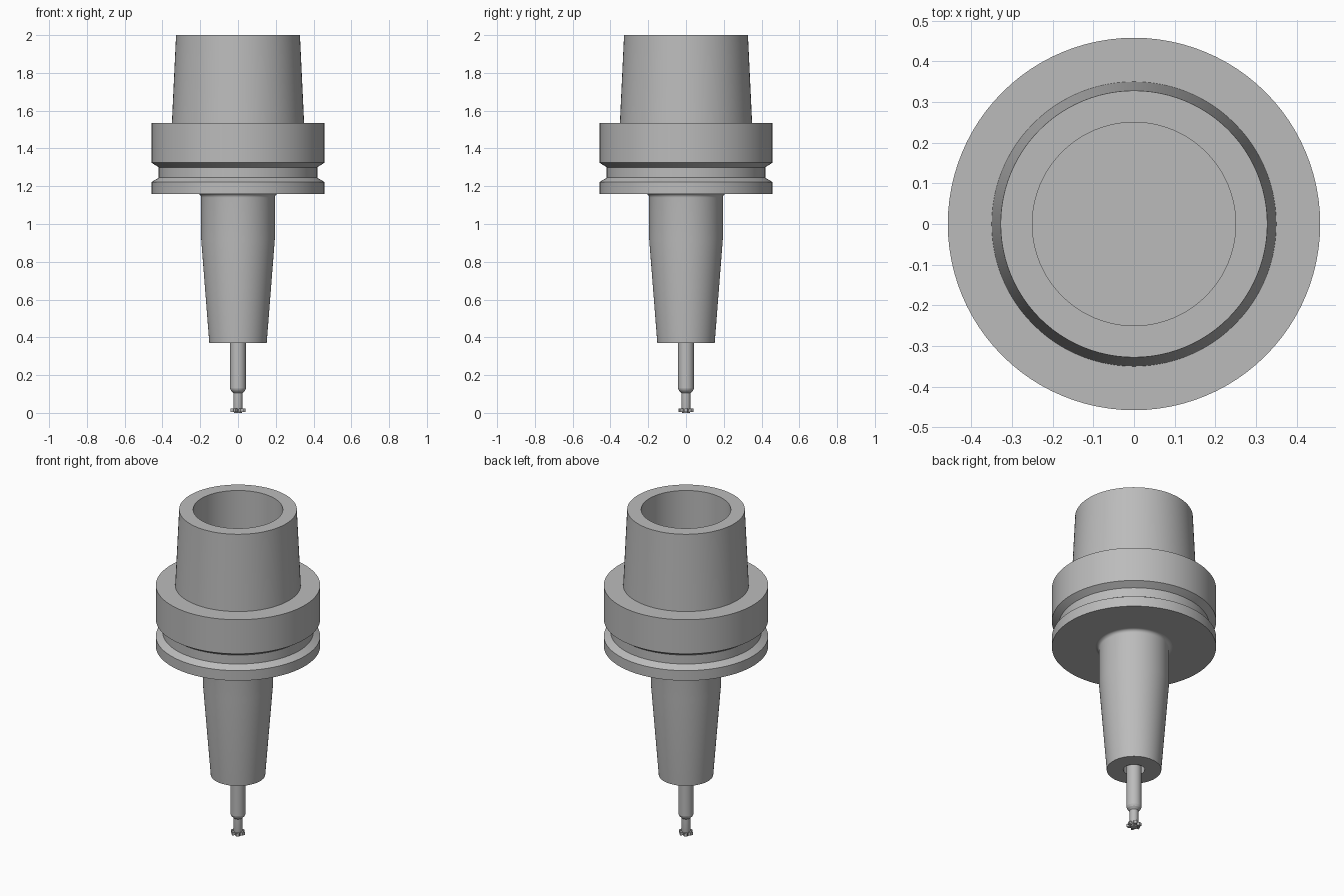
import bpy, bmesh, math
from mathutils import Matrix

cube = bpy.data.objects.get("Cube")
if cube:
    bpy.data.objects.remove(cube, do_unlink=True)

steel = bpy.data.materials.new("grey steel")
steel.use_nodes = True
colour = (0.5, 0.5, 0.5, 1)
steel.diffuse_color = colour
steel.node_tree.nodes["Principled BSDF"].inputs["Base Color"].default_value = colour


def finish(name, bm, angle=20):
    bmesh.ops.remove_doubles(bm, verts=bm.verts, dist=1e-5)
    bmesh.ops.recalc_face_normals(bm, faces=bm.faces)
    mesh = bpy.data.meshes.new(name)
    bm.to_mesh(mesh)
    bm.free()
    mesh.materials.append(steel)
    obj = bpy.data.objects.new(name, mesh)
    bpy.context.collection.objects.link(obj)
    bpy.ops.object.select_all(action="DESELECT")
    obj.select_set(True)
    bpy.context.view_layer.objects.active = obj
    bpy.ops.object.shade_smooth_by_angle(angle=math.radians(angle))
    return obj


def lathe(name, profile, steps=96):
    """Spin a (radius, height) profile about the z axis."""
    bm = bmesh.new()
    verts = [bm.verts.new((r, 0, z)) for r, z in profile]
    edges = [bm.edges.new(pair) for pair in zip(verts, verts[1:])]
    bmesh.ops.spin(bm, geom=verts + edges, cent=(0, 0, 0), axis=(0, 0, 1),
                   angle=math.tau, steps=steps)
    return finish(name, bm)


# Hollow tapered spindle mount with a flat-bottomed bore
lathe("taper_mount", [(0, 1.5), (0.25, 1.5), (0.25, 2), (0.328, 2), (0.35, 1.535)])

# Wide flange with a chamfered gripper groove
lathe("flange", [(0.35, 1.535), (0.458, 1.535), (0.458, 1.325), (0.42, 1.3),
                 (0.42, 1.245), (0.458, 1.222), (0.458, 1.16), (0.215, 1.16)])

# Chuck nose: root fillet, straight section, long taper, recessed clamping hole
fillet = [(0.215 - 0.02 * math.sin(a), 1.14 + 0.02 * math.cos(a))
          for a in (i * math.pi / 12 for i in range(7))]
lathe("chuck_nose", fillet + [(0.195, 0.92), (0.152, 0.37), (0.06, 0.37),
                              (0.06, 0.45), (0, 0.45)])

# Cutter shank necking down to the head
lathe("cutter_shank", [(0, 0.45), (0.042, 0.45), (0.042, 0.13), (0.037, 0.118),
                       (0.024, 0.105), (0.024, 0.02), (0.02, 0), (0, 0)], 48)

# Cutting teeth around the head, each wedge-shaped and slightly swept
TEETH = 6
bm = bmesh.new()
outline = [(0.015, -0.009), (0.036, -0.007), (0.041, 0.009), (0.034, 0.011), (0.015, 0.009)]
for i in range(TEETH):
    turn = Matrix.Rotation(math.tau * i / TEETH, 4, "Z")
    face = bm.faces.new([bm.verts.new(turn @ Matrix.Translation((x, y, 0.006)).translation)
                         for x, y in outline])
    top = bmesh.ops.extrude_face_region(bm, geom=[face])["geom"]
    bmesh.ops.translate(bm, vec=(0, 0, 0.018),
                        verts=[g for g in top if isinstance(g, bmesh.types.BMVert)])
finish("cutter_teeth", bm)
